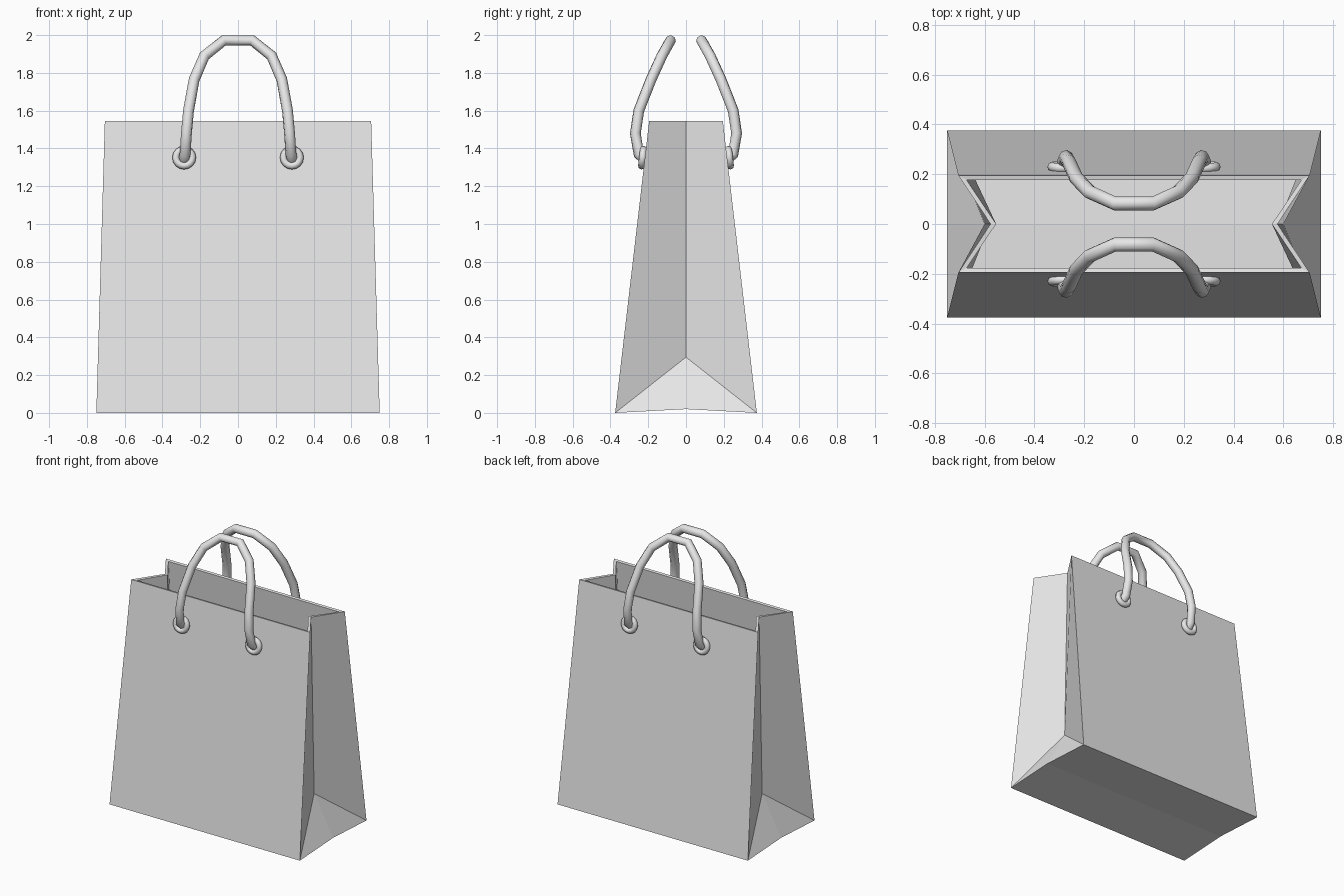
import bpy
import math
from mathutils import Matrix, Vector

cube = bpy.data.objects.get("Cube")
if cube:
    bpy.data.objects.remove(cube)

paper = bpy.data.materials.new("light_grey")
paper.use_nodes = True
paper.diffuse_color = (0.8, 0.8, 0.8, 1)
paper.node_tree.nodes["Principled BSDF"].inputs["Base Color"].default_value = (0.8, 0.8, 0.8, 1)


def add_object(name, mesh):
    obj = bpy.data.objects.new(name, mesh)
    bpy.context.collection.objects.link(obj)
    mesh.materials.clear()
    mesh.materials.append(paper)
    return obj


# Bag shell: panels, folded gussets and creased base, thickened inwards
BASE_X, BASE_Y = 0.75, 0.375
TOP_X, TOP_Y, TOP_Z = 0.705, 0.195, 1.545
verts, faces = [], []
for s in (-1, 1):
    verts += [
        (s * BASE_X, -BASE_Y, 0), (s * BASE_X, 0, 0.02), (s * BASE_X, BASE_Y, 0),
        (s * TOP_X, -TOP_Y, TOP_Z), (s * 0.576, 0, TOP_Z), (s * TOP_X, TOP_Y, TOP_Z),
        (s * 0.60, 0, 0.295),
    ]
gusset = [(0, 1, 6), (1, 2, 6), (0, 6, 4, 3), (6, 2, 5, 4)]
faces += [tuple(i + 7 for i in f) for f in gusset]
faces += [tuple(reversed(f)) for f in gusset]
faces += [(0, 7, 10, 3), (9, 2, 5, 12)]       # front and back panels
faces += [(0, 1, 8, 7), (1, 2, 9, 8)]         # base halves
mesh = bpy.data.meshes.new("bag_shell")
mesh.from_pydata(verts, [], faces)
mesh.update()
bag = add_object("bag_shell", mesh)
solid = bag.modifiers.new("paper_thickness", "SOLIDIFY")
solid.thickness = 0.02
solid.offset = -1
solid.use_even_offset = True

# Half of a handle path, from the grommet up to the crown
half = [(0.285, -0.215, 1.34), (0.28, -0.25, 1.37), (0.273, -0.268, 1.48),
        (0.262, -0.25, 1.60), (0.232, -0.185, 1.765), (0.178, -0.128, 1.89),
        (0.075, -0.082, 1.972)]
path = half + [(-x, y, z) for x, y, z in reversed(half)]


def make_handle(name, side):
    curve = bpy.data.curves.new(name + "_path", "CURVE")
    curve.dimensions = "3D"
    curve.bevel_depth = 0.029
    curve.bevel_resolution = 2
    curve.use_fill_caps = True
    spline = curve.splines.new("POLY")
    spline.points.add(len(path) - 1)
    for point, (x, y, z) in zip(spline.points, path):
        point.co = (x, y * side, z, 1)
    spline.use_smooth = True
    temp = bpy.data.objects.new(name + "_path", curve)
    bpy.context.collection.objects.link(temp)
    tube = bpy.data.meshes.new_from_object(temp)
    bpy.data.objects.remove(temp)
    obj = add_object(name, tube)
    for poly in tube.polygons:
        poly.use_smooth = True
    return obj


def make_grommet(name, x, side):
    tilt = math.atan2(BASE_Y - TOP_Y, TOP_Z)
    normal = Vector((0, -side * math.cos(tilt), math.sin(tilt)))
    z = 1.35
    y = -side * (BASE_Y - (BASE_Y - TOP_Y) * z / TOP_Z)
    bpy.ops.mesh.primitive_torus_add(
        major_segments=16, minor_segments=8, major_radius=0.044, minor_radius=0.019,
        location=Vector((x, y, z)) + normal * 0.012,
        rotation=normal.to_track_quat("Z", "Y").to_euler())
    obj = bpy.context.object
    obj.name = name
    obj.data.materials.append(paper)
    bpy.ops.object.shade_smooth()


for label, side in (("front", 1), ("back", -1)):
    make_handle(label + "_handle", side)
    for hand, x in (("left", 0.285), ("right", -0.285)):
        make_grommet(f"{label}_{hand}_grommet", x, side)
